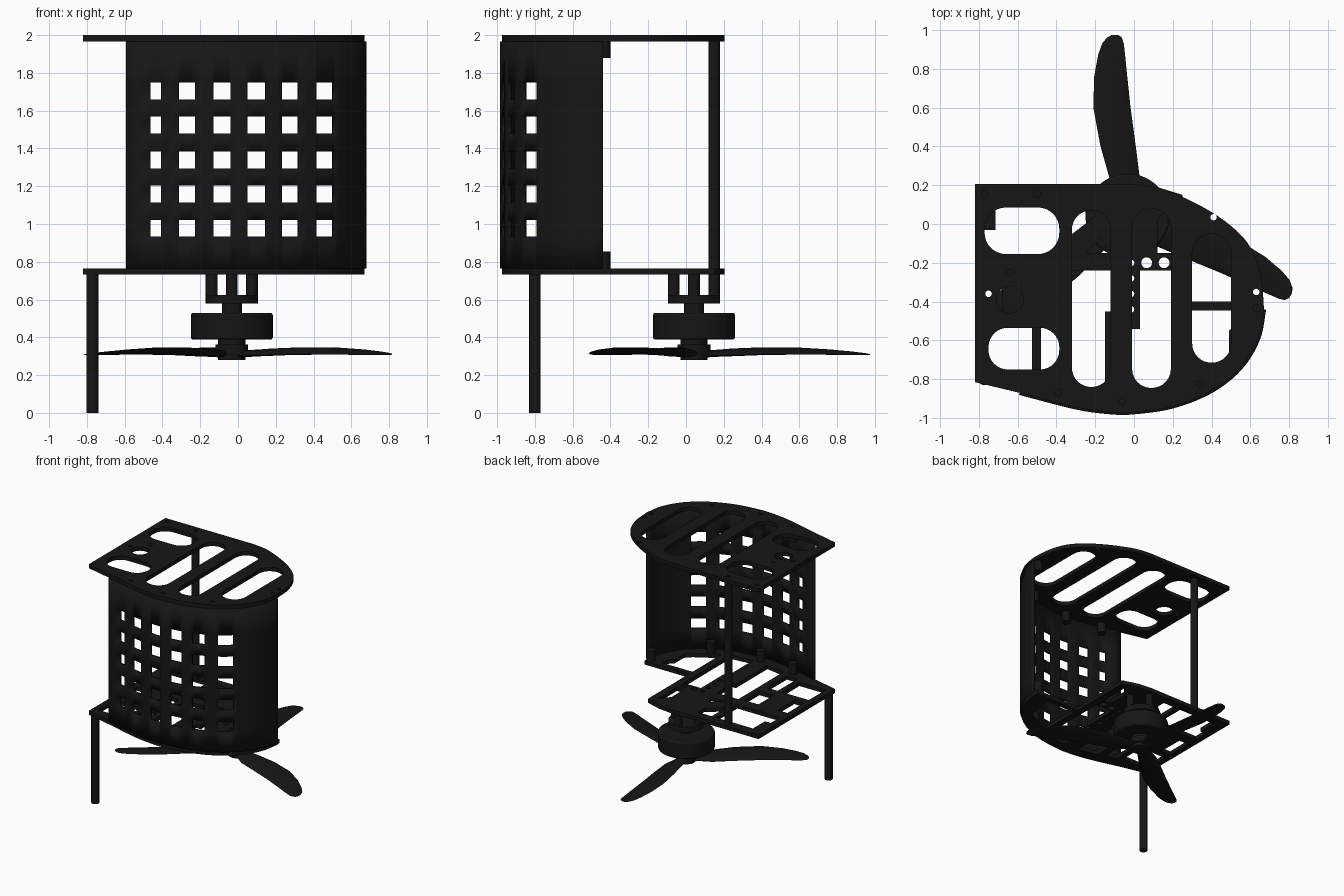
import bpy, bmesh, math
from mathutils import Vector, Matrix

if "Cube" in bpy.data.objects:
    bpy.data.objects.remove(bpy.data.objects["Cube"])

black = bpy.data.materials.new("black")
black.diffuse_color = (0.008, 0.008, 0.008, 1)
black.use_nodes = True
black.node_tree.nodes["Principled BSDF"].inputs["Base Color"].default_value = black.diffuse_color
CX, CY = -0.033, 0.042          # motor axis


def finish(ob, smooth=True):
    ob.data.materials.append(black)
    bpy.ops.object.select_all(action='DESELECT')
    ob.select_set(True)
    bpy.context.view_layer.objects.active = ob
    if ob.type == 'CURVE':
        bpy.ops.object.convert(target='MESH')
    if smooth:
        bpy.ops.object.shade_smooth_by_angle(angle=math.radians(35))
    return ob


def from_bmesh(name, bm, smooth=True):
    bmesh.ops.recalc_face_normals(bm, faces=bm.faces)
    me = bpy.data.meshes.new(name)
    bm.to_mesh(me)
    bm.free()
    ob = bpy.data.objects.new(name, me)
    bpy.context.collection.objects.link(ob)
    return finish(ob, smooth)


def cyl(name, x, y, z0, z1, r, n=32):
    bm = bmesh.new()
    bmesh.ops.create_cone(bm, cap_ends=True, segments=n, radius1=r, radius2=r, depth=z1 - z0,
                          matrix=Matrix.Translation((x, y, (z0 + z1) / 2)))
    return from_bmesh(name, bm)


def plate(name, loops, z0, z1):
    """Flat sheet: first loop is the outline, the others are openings."""
    cu = bpy.data.curves.new(name, 'CURVE')
    cu.dimensions, cu.fill_mode, cu.extrude = '2D', 'BOTH', (z1 - z0) / 2
    for pts in loops:
        sp = cu.splines.new('POLY')
        sp.points.add(len(pts) - 1)
        for p, (x, y) in zip(sp.points, pts):
            p.co = (x, y, 0, 1)
        sp.use_cyclic_u = True
    ob = bpy.data.objects.new(name, cu)
    ob.location.z = (z0 + z1) / 2
    bpy.context.collection.objects.link(ob)
    return finish(ob)


def circle(x, y, r, n=20):
    return [(x + r * math.cos(2 * math.pi * i / n), y + r * math.sin(2 * math.pi * i / n)) for i in range(n)]


def rounded(x0, x1, y0, y1, r, n=8):
    out = []
    for k, (cx, cy) in enumerate([(x1 - r, y1 - r), (x0 + r, y1 - r), (x0 + r, y0 + r), (x1 - r, y0 + r)]):
        for i in range(n + 1):
            a = math.pi / 2 * (k + i / n)
            out.append((cx + r * math.cos(a), cy + r * math.sin(a)))
    return out


def rect(x0, x1, y0, y1):
    return [(x0, y0), (x1, y0), (x1, y1), (x0, y1)]


def catmull(pts, n=5):
    P = [Vector(p) for p in pts]
    P = [2 * P[0] - P[1]] + P + [2 * P[-1] - P[-2]]
    out = []
    for a, b, c, d in zip(P, P[1:], P[2:], P[3:]):
        for i in range(n):
            t = i / n
            out.append(tuple(0.5 * (2 * b + (c - a) * t + (2 * a - 5 * b + 4 * c - d) * t * t
                                    + (3 * b - a - 3 * c + d) * t ** 3)))
    return out + [tuple(P[-2])]


# Shared plan outline: back curve and front curve
back = catmull([(0, .205), (.15, .18), (.35, .09), (.5, -.01), (.6, -.12), (.655, -.27), (.67, -.44)])
front = catmull([(.67, -.44), (.64, -.59), (.55, -.74), (.4, -.86), (.2, -.94), (0, -.97),
                 (-.12, -.97), (-.3, -.945), (-.59, -.87)])
left = [(-.82, -.815), (-.82, .205)]

# Top plate with slots, rounded openings and screw holes
screws = [(-.77, .155), (.41, .035), (.63, -.35), (.63, -.435), (.34, -.825), (-.06, -.915),
          (-.39, -.87), (-.64, -.25), (-.75, -.36), (-.5, .155)]
top = [back[:-1] + front + left,
       rounded(-.77, -.385, -.155, .085, .11), rounded(-.75, -.385, -.75, -.535, .1),
       rounded(-.32, -.12, -.84, .07, .099), rounded(-.01, .19, -.845, .08, .099),
       rounded(.3, .5, -.715, -.05, .099), circle(-.64, -.39, .07)]
top += [circle(x, y, .017, 14) for x, y in screws]
plate("top_plate", top, 1.967, 2.0)

# Bottom plate: open frame of bars carrying the motor
bottom = [[(0, .205), (.12, .19), (.25, .15), (.25, -.4), (.665, -.4)] + front + left,
          [(-.77, -.155), (-.37, -.155), (-.37, .13), (-.715, .13), (-.715, -.03), (-.77, -.03)],
          [(-.33, -.06), (-.2, .04), (-.2, .13), (-.33, .13)],
          [(-.25, -.15), (-.13, -.15), (-.17, -.07)],
          [(.12, -.15), (.19, -.15), (.19, .1), (.12, .02)],
          [(-.32, -.24), (-.12, -.24), (-.12, -.45), (-.15, -.45), (-.15, -.87), (-.32, -.84)],
          [(.03, -.24), (.19, -.24), (.19, -.86), (-.01, -.88), (-.01, -.54), (.03, -.54)],
          [(.25, -.445), (.53, -.445), (.53, -.51), (.49, -.55), (.49, -.67), (.44, -.72), (.25, -.83)],
          rect(-.48, -.38, -.8, -.535), rect(-.77, -.525, -.76, -.535),
          rect(-.5, -.37, -.45, -.25), rect(-.77, -.68, -.47, -.25),
          circle(.065, -.2, .028), circle(.155, -.2, .028)]
bottom += [circle(-.015, y, .017, 14) for y in (-.2, -.28, -.36, -.44)]
plate("bottom_plate", bottom, .732, .765)

# Curved wall with a grid of square windows
cols = [(-.465, -.405), (-.315, -.225), (-.13, -.04), (.05, .145), (.23, .32), (.41, .505)]
rows = [(.935, 1.02), (1.115, 1.205), (1.295, 1.385), (1.48, 1.57), (1.66, 1.75)]


def inside(v, spans):
    return any(a < v < b for a, b in spans)


base = sorted(front)
edges = [e for c in cols for e in c]
path = [p for p in base if all(abs(p[0] - e) > .008 for e in edges)]
for e in edges:
    for (xa, ya), (xb, yb) in zip(base, base[1:]):
        if xa <= e < xb:
            path.append((e, ya + (yb - ya) * (e - xa) / (xb - xa)))
path.sort()
zs = [.765] + [z for r in rows for z in r] + [1.967]
bm = bmesh.new()
grid = [[bm.verts.new((x, y, z)) for z in zs] for x, y in path]
for i in range(len(path) - 1):
    for j in range(len(zs) - 1):
        if inside((path[i][0] + path[i + 1][0]) / 2, cols) and inside((zs[j] + zs[j + 1]) / 2, rows):
            continue
        bm.faces.new((grid[i][j], grid[i + 1][j], grid[i + 1][j + 1], grid[i][j + 1]))
for v in [v for v in bm.verts if not v.link_faces]:
    bm.verts.remove(v)
wall = from_bmesh("windowed_wall", bm)
mod = wall.modifiers.new("thickness", 'SOLIDIFY')
mod.thickness, mod.offset = .022, 0

# Screw bosses inside the wall, under the top plate and on the bottom plate
for k, (x, y) in enumerate([(.63, -.435), (.34, -.82), (-.06, -.91), (-.39, -.865)]):
    cyl(f"boss_top_{k}", x, y, 1.88, 1.968, .034, 20)
    cyl(f"boss_bottom_{k}", x, y, .764, .855, .034, 20)

# Spacer rod and leg
cyl("spacer_rod", -.5, .15, .764, 1.968, .03)
cyl("leg", -.77, -.8, 0, .735, .031)

# Motor: standoffs, mount disc, shaft, bell
for k in range(4):
    a = k * math.pi / 2
    cyl(f"motor_standoff_{k}", CX + .107 * math.cos(a), CY + .107 * math.sin(a), .62, .735, .031, 20)
cyl("motor_mount", CX, CY, .58, .625, .138, 40)
cyl("motor_shaft", CX, CY, .52, .59, .053)
bell = cyl("motor_bell", CX, CY, .388, .53, .217, 56)
bev = bell.modifiers.new("edge", 'BEVEL')
bev.width, bev.segments, bev.limit_method = .012, 2, 'ANGLE'

# Propeller hub and three blades
cyl("hub_neck", CX, CY, .35, .395, .072)
cyl("hub", CX, CY, .31, .362, .087)
cyl("hub_cap", CX, CY, .28, .315, .072)
# section: distance along blade, left edge, right edge, thickness, rise across chord
sections = [(.04, -.05, .04, .035, .012), (.2, -.095, .062, .03, .028), (.36, -.14, .042, .026, .032),
            (.56, -.177, .015, .022, .03), (.72, -.172, -.002, .018, .022), (.83, -.152, -.013, .014, .014),
            (.89, -.13, -.02, .011, .008), (.92, -.105, -.03, .008, .003), (.933, -.08, -.05, .004, .001)]
for k in range(3):
    bm = bmesh.new()
    rings = []
    for d, xl, xr, th, rise in sections:
        ring = []
        for i in range(16):
            a = 2 * math.pi * i / 16
            u = math.cos(a)
            z = .308 + .02 * math.sin(math.pi * d / .95) - u * rise / 2 + math.sin(a) * th / 2
            ring.append(bm.verts.new(((xl + xr) / 2 + u * (xr - xl) / 2, d, z)))
        rings.append(ring)
    for r0, r1 in zip(rings, rings[1:]):
        for i in range(16):
            bm.faces.new((r0[i], r0[i - 1], r1[i - 1], r1[i]))
    bm.faces.new(rings[0])
    bm.faces.new(rings[-1])
    bm.transform(Matrix.Translation((CX, CY, 0)) @ Matrix.Rotation(k * 2 * math.pi / 3, 4, 'Z'))
    from_bmesh(f"propeller_blade_{k}", bm)
